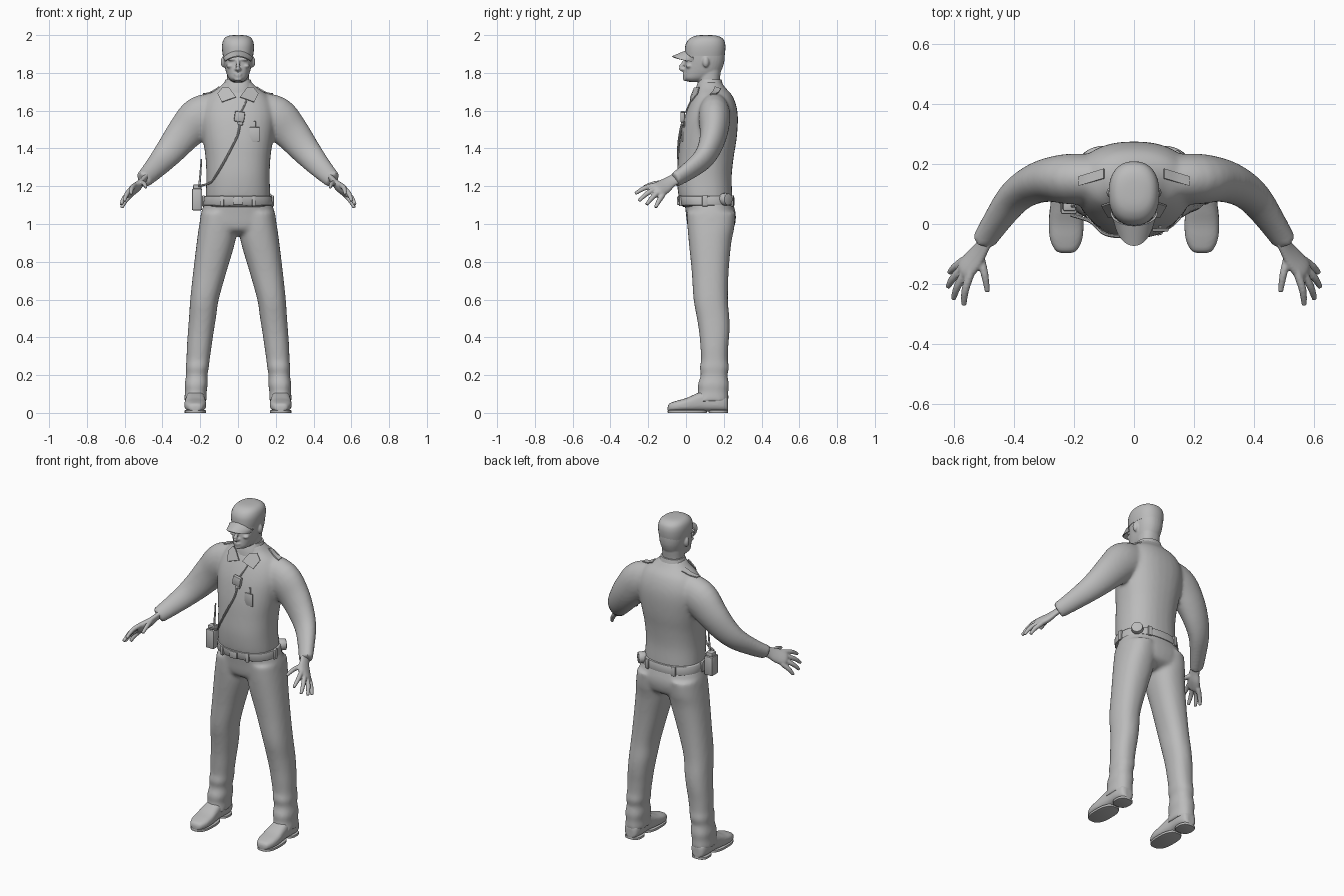
import bpy, bmesh, math
from mathutils import Vector, Matrix
from mathutils.bvhtree import BVHTree

if "Cube" in bpy.data.objects:
    bpy.data.objects.remove(bpy.data.objects["Cube"])

grey = bpy.data.materials.new("plain_grey")
grey.diffuse_color = (0.5, 0.5, 0.5, 1)
grey.use_nodes = True
grey.node_tree.nodes["Principled BSDF"].inputs["Base Color"].default_value = grey.diffuse_color


def spline(rows, k=4):
    """Catmull-Rom interpolation of rows of numbers."""
    out = []
    for i in range(len(rows) - 1):
        a, b, c, d = (rows[max(0, min(len(rows) - 1, i + j))] for j in (-1, 0, 1, 2))
        for s in range(k):
            t = s / k
            out.append([0.5 * (2 * q + (r - p) * t + (2 * p - 5 * q + 4 * r - u) * t * t
                               + (3 * q - p - 3 * r + u) * t ** 3) for p, q, r, u in zip(a, b, c, d)])
    return out + [list(rows[-1])]


def skin(bm, rings):
    """Closed surface through equal rings of points."""
    vs = [[bm.verts.new(p) for p in ring] for ring in rings]
    n, faces = len(vs[0]), []
    for a, b in zip(vs, vs[1:]):
        faces += [bm.faces.new((a[i], a[(i + 1) % n], b[(i + 1) % n], b[i])) for i in range(n)]
    faces += [bm.faces.new(vs[0][::-1]), bm.faces.new(vs[-1])]
    bmesh.ops.recalc_face_normals(bm, faces=faces)


def oval(a, b, n=32, power=2.3):
    """Superellipse outline."""
    pts = []
    for i in range(n):
        c, s = math.cos(i * math.tau / n), math.sin(i * math.tau / n)
        pts.append((math.copysign(abs(c) ** (2 / power), c) * a,
                    math.copysign(abs(s) ** (2 / power), s) * b))
    return pts


def stack(bm, rows, side=1, power=2.3, k=4):
    """Upright loft; rows are z, front y, back y, inner x, outer x."""
    skin(bm, [[(side * ((x0 + x1) / 2 + u), (y0 + y1) / 2 + v, z)
               for u, v in oval((x1 - x0) / 2, (y1 - y0) / 2, 32, power)]
              for z, y0, y1, x0, x1 in spline(rows, k)])


def tube(bm, rows, side=1, n=16, k=4, across=None, flat=1.0):
    """Round loft along a path; rows are x, y, z, radius."""
    rows = spline(rows, k)
    pts = [Vector((side * r[0], r[1], r[2])) for r in rows]
    rings = []
    for i, p in enumerate(pts):
        d = (pts[min(i + 1, len(pts) - 1)] - pts[max(i - 1, 0)]).normalized()
        ref = Vector((side * across[0], across[1], across[2])) if across else d.cross(Vector((0.1, 0.2, 1)))
        u = (ref - d * ref.dot(d)).normalized()
        v = d.cross(u)
        rings.append([p + u * a + v * b * flat for a, b in oval(rows[i][3], rows[i][3], n, 2)])
    skin(bm, rings)


def ball(bm, loc, size):
    bmesh.ops.create_uvsphere(bm, u_segments=16, v_segments=10, radius=1,
                              matrix=Matrix.Translation(loc) @ Matrix.Diagonal((*size, 1)))


def box(bm, loc, size, turn=0, tilt=0):
    bmesh.ops.create_cube(bm, size=1, matrix=Matrix.Translation(loc) @ Matrix.Rotation(turn, 4, 'Z')
                          @ Matrix.Rotation(tilt, 4, 'Y') @ Matrix.Diagonal((*size, 1)))


def finish(bm, name, voxel=0, smooth=0, bevel=0, thick=0):
    me = bpy.data.meshes.new(name)
    bm.to_mesh(me)
    bm.free()
    me.materials.append(grey)
    ob = bpy.data.objects.new(name, me)
    bpy.context.collection.objects.link(ob)
    if thick:
        ob.modifiers.new("thick", 'SOLIDIFY').thickness = thick
        ob.modifiers["thick"].offset = 0
    if voxel:
        m = ob.modifiers.new("fuse", 'REMESH')
        m.mode, m.voxel_size = 'VOXEL', voxel
        m = ob.modifiers.new("soften", 'SMOOTH')
        m.factor, m.iterations = 0.5, smooth
    if bevel:
        m = ob.modifiers.new("bevel", 'BEVEL')
        m.width, m.segments = bevel, 2
    bpy.ops.object.select_all(action='DESELECT')
    bpy.context.view_layer.objects.active = ob
    ob.select_set(True)
    bpy.ops.object.convert(target='MESH')
    bpy.ops.object.shade_smooth_by_angle(angle=math.radians(40))
    return ob


# Shirt: torso and sleeves fused
bm = bmesh.new()
stack(bm, [(z, f, b, -w, w) for z, f, b, w in [
    (1.09, -.02, .245, .17), (1.15, -.04, .245, .171), (1.25, -.048, .242, .168), (1.35, -.042, .252, .172),
    (1.45, -.032, .268, .186), (1.55, -.012, .275, .198), (1.62, .012, .268, .19), (1.68, .04, .245, .158),
    (1.72, .06, .21, .105), (1.755, .062, .185, .068)]])
for s in (-1, 1):
    tube(bm, [(.10, .15, 1.60, .1), (.20, .15, 1.565, .112), (.28, .147, 1.485, .097), (.345, .125, 1.405, .082),
              (.40, .085, 1.34, .069), (.455, .012, 1.28, .056), (.502, -.06, 1.233, .046)],
         s, 24, 4, (.7, 0, .7), .76)
shirt = finish(bm, "shirt", .01, 8)
tree = BVHTree.FromPolygons([v.co for v in shirt.data.vertices], [p.vertices[:] for p in shirt.data.polygons])


def chest(x, z, gap=.006):
    """Point just in front of the shirt."""
    hit = tree.ray_cast(Vector((x, -1, z)), Vector((0, 1, 0)))[0]
    return Vector((x, (hit.y if hit else .08) - gap, z))


# Trousers: hips and legs fused, with slack cloth near the hems
bm = bmesh.new()
stack(bm, [(1.13, -.01, .245, -.172, .172), (1.05, 0, .264, -.198, .198), (1.0, .006, .26, -.2, .2),
           (.965, .02, .245, -.175, .175), (.94, .07, .2, -.09, .09)])
for s in (-1, 1):
    stack(bm, [(1.06, .005, .262, .01, .195), (.98, .008, .256, .008, .208), (.9, .015, .24, .016, .219),
               (.75, .03, .226, .06, .237),
               (.6, .04, .222, .102, .253), (.5, .058, .23, .117, .26), (.42, .07, .23, .13, .266),
               (.35, .076, .224, .14, .271), (.28, .08, .222, .15, .273), (.24, .072, .228, .154, .277),
               (.2, .078, .22, .162, .275), (.15, .062, .228, .16, .283), (.11, .064, .224, .166, .281),
               (.06, .045, .228, .163, .287)], s)
finish(bm, "trousers", .01, 10)

# Shoes with thin soles and heels
for s, tag in ((-1, "right"), (1, "left")):
    bm = bmesh.new()
    skin(bm, [[(s * .226 + u, y, .008 + h / 2 + v) for u, v in oval(w, h / 2, 24, 2.8)] for y, w, h in spline([
        (-.097, .014, .025), (-.088, .036, .042), (-.05, .054, .056), (0, .058, .07), (.05, .054, .092),
        (.1, .05, .11), (.17, .051, .1), (.212, .04, .085), (.223, .02, .06)])])
    finish(bm, tag + "_shoe", .006, 3)
    bm = bmesh.new()
    for y0, y1, w in ((-.097, .11, .057), (.12, .223, .05)):
        skin(bm, [[(s * .226 + u, (y0 + y1) / 2 + v, z) for u, v in oval(w, (y1 - y0) / 2, 32, 2.6)]
                  for z in (0, .014)])
    finish(bm, tag + "_sole", bevel=.002)

# Hands: palm, thumb and four fingers fused
for s, tag in ((-1, "right"), (1, "left")):
    bm = bmesh.new()
    tube(bm, [(.485, -.035, 1.25, .034), (.507, -.08, 1.225, .034), (.53, -.115, 1.2, .043),
              (.56, -.15, 1.178, .045), (.57, -.164, 1.168, .032)], s, 16, 4, (.03, .045, -.055), .5)
    for a, b, c in (((.545, -.165, 1.205), (.562, -.22, 1.19), (.567, -.27, 1.16)),
                    ((.562, -.16, 1.187), (.588, -.208, 1.16), (.602, -.25, 1.122)),
                    ((.572, -.147, 1.167), (.602, -.18, 1.138), (.62, -.21, 1.102)),
                    ((.572, -.125, 1.15), (.598, -.145, 1.12), (.615, -.162, 1.086)),
                    ((.515, -.1, 1.215), (.498, -.165, 1.215), (.488, -.226, 1.195))):
        base = Vector(a).lerp(Vector((.53, -.11, 1.2)), .25)
        tube(bm, [(*base, .015), (*a, .0145), (*b, .013), (*c, .009)], s, 10)
    finish(bm, tag + "_hand", .0045, 3)

# Head: skull, jaw, neck, nose, brow, lips, cheeks and ears fused
bm = bmesh.new()
stack(bm, [(z, f, b, -w, w) for z, f, b, w in [
    (1.753, .01, .09, .028), (1.77, -.01, .13, .048), (1.80, -.01, .178, .062), (1.84, -.006, .198, .072),
    (1.88, -.002, .205, .078), (1.93, .0, .205, .08)]])
stack(bm, [(1.66, .07, .19, -.066, .066), (1.74, .066, .178, -.06, .06), (1.81, .06, .185, -.06, .06)])
tube(bm, [(0, -.006, 1.868, .008), (0, -.018, 1.845, .01), (0, -.03, 1.826, .012), (0, -.012, 1.814, .01)])
ball(bm, (0, -.009, 1.793), (.023, .01, .006))
ball(bm, (0, -.008, 1.782), (.019, .01, .006))
ball(bm, (0, -.005, 1.768), (.022, .011, .012))
for s in (-1, 1):
    ball(bm, (s * .03, .004, 1.872), (.027, .014, .009))
    ball(bm, (s * .042, .016, 1.836), (.02, .018, .012))
    ball(bm, (s * .011, -.012, 1.82), (.008, .011, .007))
    ball(bm, (s * .078, .105, 1.858), (.014, .018, .029))
finish(bm, "head", .005, 4)

# Cap crown and drooping visor
bm = bmesh.new()
stack(bm, [(z, f, b, -w, w) for z, f, b, w in [
    (1.89, -.006, .204, .08), (1.92, -.006, .208, .084), (1.95, -.002, .208, .084), (1.975, .012, .2, .077),
    (1.991, .035, .18, .062), (1.998, .06, .155, .04), (2.0, .085, .125, .015)]])
finish(bm, "cap_crown")
bm = bmesh.new()
rows = [[bm.verts.new((x, y, 1.914 - .4 * t * .07 - 5.5 * x * x)) for x, y in
         ((.076 * (1 - .12 * t) * math.cos(a), .04 - (.045 + .067 * t) * math.sin(a))
          for a in [math.pi * i / 20 for i in range(21)])] for t in (0, .35, .7, 1)]
for a, b in zip(rows, rows[1:]):
    for i in range(20):
        bm.faces.new((a[i], a[i + 1], b[i + 1], b[i]))
bmesh.ops.recalc_face_normals(bm, faces=bm.faces[:])
finish(bm, "cap_visor", thick=.006)

# Collar stand, pointed collar flaps and shoulder straps
bm = bmesh.new()
stack(bm, [(1.69, .047, .208, -.092, .092), (1.725, .054, .198, -.08, .08), (1.765, .068, .188, -.067, .067)])
finish(bm, "collar_stand")
bm = bmesh.new()
for s in (-1, 1):
    bm.faces.new([bm.verts.new(chest(s * x, z, g)) for x, z, g in (
        (.01, 1.672, .012), (.045, 1.72, .02), (.08, 1.725, .016), (.108, 1.69, .01), (.086, 1.645, .01))])
bmesh.ops.recalc_face_normals(bm, faces=bm.faces[:])
finish(bm, "collar_flaps", thick=.006)
bm = bmesh.new()
for s in (-1, 1):
    grid = []
    for i in range(6):
        x = .1 + .017 * i
        grid.append([])
        for y in (.152 - .005 * i, .184 - .005 * i):
            hit = tree.ray_cast(Vector((s * x, y, 3)), Vector((0, 0, -1)))[0]
            grid[-1].append(bm.verts.new((s * x, y, (hit.z if hit else 1.68) + .004)))
    for a, b in zip(grid, grid[1:]):
        bm.faces.new((a[0], b[0], b[1], a[1]))
bmesh.ops.recalc_face_normals(bm, faces=bm.faces[:])
finish(bm, "shoulder_straps", thick=.006)

# Belt, buckle and pouches
bm = bmesh.new()
stack(bm, [(1.098, -.036, .258, -.186, .186), (1.148, -.046, .255, -.18, .18)], k=1)
finish(bm, "belt", bevel=.005)
bm = bmesh.new()
box(bm, (0, -.042, 1.122), (.05, .012, .042))
for s in (-1, 1):
    box(bm, (s * .085, -.03, 1.122), (.02, .014, .056), s * .25)
    box(bm, (s * .183, .1, 1.122), (.014, .03, .058))
    box(bm, (s * .09, .246, 1.122), (.024, .014, .058), -s * .2)
finish(bm, "belt_fittings", bevel=.004)
bm = bmesh.new()
turn = Matrix.Translation((.152, .21, 1.13)) @ Matrix.Rotation(math.radians(-45), 4, 'Z')
bmesh.ops.create_cone(bm, cap_ends=True, segments=24, radius1=.033, radius2=.033, depth=.045,
                      matrix=turn @ Matrix.Rotation(math.pi / 2, 4, 'X'))
finish(bm, "round_pouch", bevel=.008)

# Hip radio with antenna
bm = bmesh.new()
box(bm, (-.217, .065, 1.13), (.055, .065, .115))
box(bm, (-.215, .065, 1.195), (.045, .045, .03))
finish(bm, "radio", bevel=.008)
bm = bmesh.new()
tube(bm, [(-.205, .06, 1.2, .006), (-.198, .06, 1.28, .005), (-.194, .06, 1.345, .004)], n=10)
finish(bm, "radio_antenna")

# Speaker microphone and its cord
mic = chest(.008, 1.568, .012)
bm = bmesh.new()
box(bm, mic, (.054, .024, .055), 0, .15)
box(bm, mic + Vector((.004, 0, -.035)), (.03, .018, .02), 0, .15)
finish(bm, "microphone", bevel=.006)
bm = bmesh.new()
cord = [(-.21, .03, 1.2, .006)]
cord += [(*chest(x, z), .006) for x, z in ((-.145, 1.22), (-.105, 1.275), (-.07, 1.335), (-.03, 1.41),
                                           (0, 1.475), (.01, 1.53))]
tube(bm, cord, n=8)
tube(bm, [(*chest(x, z, .003), .004) for x, z in ((.015, 1.59), (.035, 1.63), (.05, 1.67))], n=8)
finish(bm, "microphone_cord")

# Badge card with clip
bm = bmesh.new()
box(bm, chest(.088, 1.475, .005), (.054, .008, .075))
box(bm, chest(.088, 1.527, .004), (.012, .008, .034))
finish(bm, "badge_card", bevel=.002)
